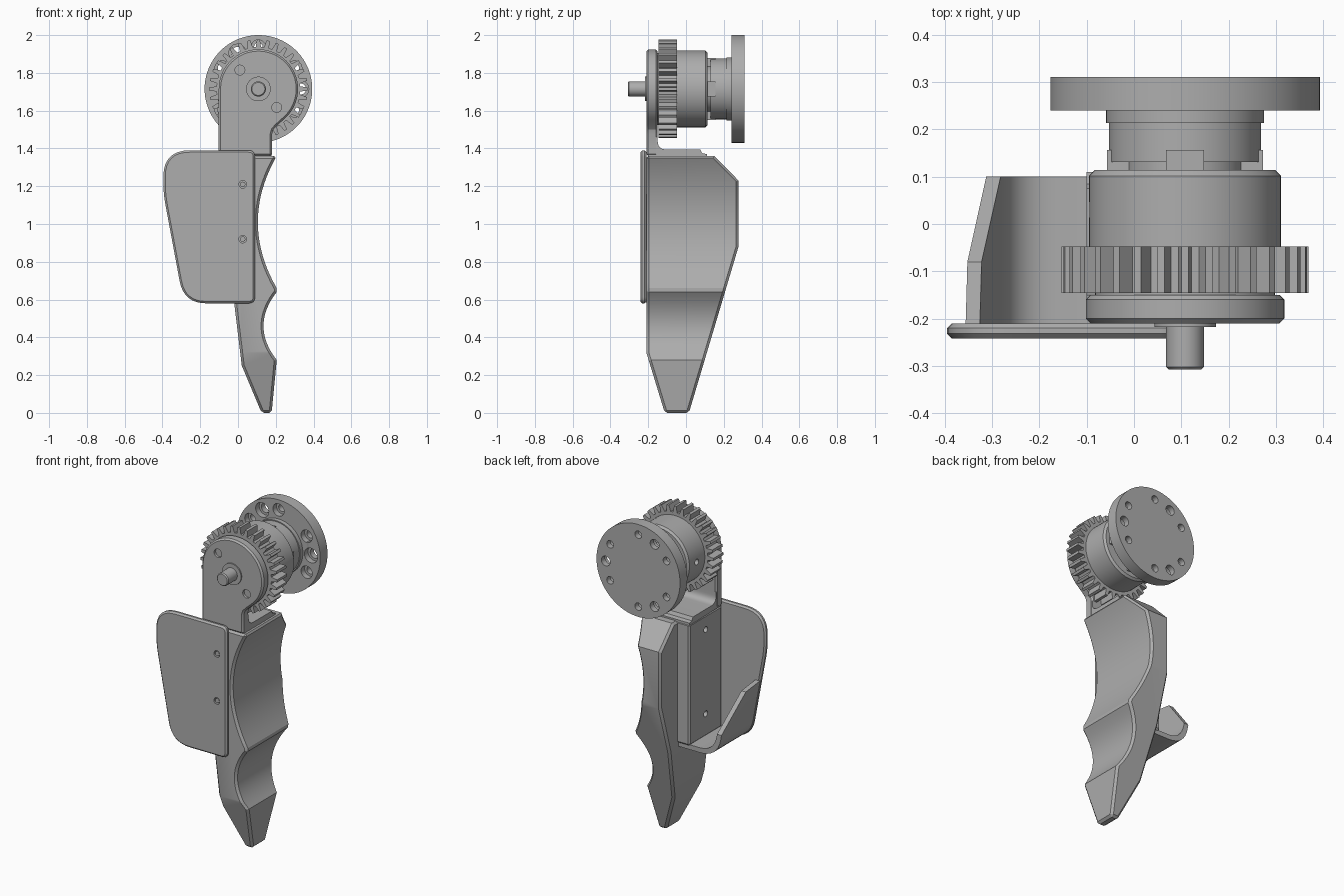
import bpy, bmesh
from math import sin, cos, pi, radians
from mathutils import Vector

cube = bpy.data.objects.get("Cube")
if cube:
    bpy.data.objects.remove(cube, do_unlink=True)

grey = bpy.data.materials.new("plain grey")
grey.use_nodes = True
grey.diffuse_color = (0.42, 0.42, 0.42, 1)
grey.node_tree.nodes["Principled BSDF"].inputs["Base Color"].default_value = (0.42, 0.42, 0.42, 1)

CX, CZ = 0.108, 1.715   # axle position
FRONT, BACK = -0.21, 0.11


def prism(name, pts, axis, lo, hi):
    """Extrude an outline: (x, z) along y, or (y, z) along x."""
    place = (lambda p, t: (p[0], t, p[1])) if axis == "y" else (lambda p, t: (t, p[0], p[1]))
    bm = bmesh.new()
    ends = [[bm.verts.new(place(p, t)) for p in pts] for t in (lo, hi)]
    for ring in ends:
        bm.faces.new(ring)
    for i in range(len(pts)):
        j = (i + 1) % len(pts)
        bm.faces.new((ends[0][i], ends[0][j], ends[1][j], ends[1][i]))
    bmesh.ops.recalc_face_normals(bm, faces=bm.faces)
    mesh = bpy.data.meshes.new(name)
    bm.to_mesh(mesh)
    bm.free()
    mesh.materials.append(grey)
    ob = bpy.data.objects.new(name, mesh)
    bpy.context.collection.objects.link(ob)
    return ob


def circle(r, u=CX, v=CZ, n=64):
    return [(u + r * cos(2 * pi * i / n), v + r * sin(2 * pi * i / n)) for i in range(n)]


def rod(name, r, lo, hi, u=CX, v=CZ, axis="y", n=64):
    return prism(name, circle(r, u, v, n), axis, lo, hi)


def rounded(corners, steps=8):
    """Outline with corners (u, v, radius) softened."""
    out = []
    for i, (u, v, r) in enumerate(corners):
        p = Vector((u, v))
        if r == 0:
            out.append(p)
            continue
        a = p + (Vector(corners[i - 1][:2]) - p).normalized() * r
        b = p + (Vector(corners[(i + 1) % len(corners)][:2]) - p).normalized() * r
        for s in range(steps + 1):
            t = s / steps
            out.append(a * (1 - t) ** 2 + p * 2 * t * (1 - t) + b * t * t)
    return out


def apply(ob, mod):
    bpy.context.view_layer.objects.active = ob
    bpy.ops.object.modifier_apply(modifier=mod.name)


def combine(ob, tools, operation="DIFFERENCE"):
    for tool in tools:
        mod = ob.modifiers.new("cut", "BOOLEAN")
        mod.operation, mod.solver, mod.object = operation, "EXACT", tool
        apply(ob, mod)
        bpy.data.objects.remove(tool, do_unlink=True)


def bevel(ob, width, segments=1, angle=50):
    mod = ob.modifiers.new("bevel", "BEVEL")
    mod.width, mod.segments = width, segments
    mod.limit_method, mod.angle_limit = "ANGLE", radians(angle)
    apply(ob, mod)


# Finger: scalloped front outline trimmed by a tapering side outline
def scallop(top, middle, bottom, x_end, x_mid, n=20):
    half = (top - bottom) / 2
    zs = [top - (top - bottom) * i / n for i in range(n + 1)]
    return [(x_mid + (x_end - x_mid) * ((z - middle) / half) ** 2, z) for z in zs]


outline = scallop(1.36, 1.01, 0.66, 0.205, 0.105) + scallop(0.64, 0.46, 0.28, 0.205, 0.135)
outline += [(0.178, 0), (0.125, 0), (0.02, 0.25), (-0.02, 0.58), (-0.02, 1.36)]
finger = prism("finger", outline, "y", -0.3, 0.4)
side = prism("side_trim", [(FRONT, 1.37), (0.14, 1.37), (0.278, 1.23), (0.278, 0.88),
                           (0.015, -0.001), (-0.112, -0.001), (FRONT, 0.32)], "x", -0.5, 0.5)
combine(finger, [side], "INTERSECT")
bevel(finger, 0.013)

# Mounting block behind the guard, with screw holes
block = prism("mounting_block", [(-0.1, 0.61), (0, 0.61), (0, 1.36), (-0.1, 1.36)], "y", FRONT, BACK)
bevel(block, 0.01)
combine(block, [rod("hole", 0.018, -0.2, -0.04, -0.05, z, "x", 24) for z in (0.75, 1.27)])

# Guard plate and its curled lower rim
guard = prism("guard_plate", rounded([
    (0.09, 0.58, 0.035), (-0.287, 0.58, 0.12), (-0.395, 1.16, 0.06),
    (-0.395, 1.39, 0.14), (0.09, 1.39, 0.035)]), "y", -0.242, FRONT)
bevel(guard, 0.01)
combine(guard, [rod("hole", 0.02, -0.3, -0.225, 0.025, z, n=24) for z in (0.92, 1.21)])
for z in (0.92, 1.21):
    rod("guard_screw", 0.014, -0.238, -0.22, 0.025, z, n=24)

rim = prism("guard_rim", rounded([
    (-0.358, 0.97, 0), (-0.285, 0.585, 0.12), (-0.01, 0.585, 0),
    (-0.01, 0.615, 0), (-0.26, 0.615, 0.1), (-0.328, 0.97, 0)]), "y", -0.22, 0.2)
ramp = prism("rim_trim", [(-0.215, 0.96), (-0.08, 0.94), (0.1, 0.73), (0.1, 0.5), (-0.215, 0.5)],
             "x", -0.6, 0.3)
combine(rim, [ramp], "INTERSECT")

# Arm plate with rounded head, and the foot that joins it to the finger
head = [(CX + 0.21 * cos(radians(a)), CZ + 0.21 * sin(radians(a))) for a in range(180, -51, -5)]
arm = prism("arm_plate", head + [(0.205, 1.52), (0.187, 1.5), (0.18, 1.475),
                                 (0.18, 1.36), (-0.102, 1.36)], "y", FRONT, -0.15)
bevel(arm, 0.01)
screws = [(0.01, 1.815), (0.205, 1.617)]
combine(arm, [rod("hole", 0.026, -0.3, -0.195, x, z, n=24) for x, z in screws])
foot = prism("arm_foot", rounded([
    (-0.2, 1.36, 0), (-0.2, 1.46, 0), (-0.15, 1.46, 0), (-0.15, 1.395, 0.045),
    (0.075, 1.395, 0), (0.085, 1.375, 0), (BACK, 1.37, 0), (BACK, 1.355, 0)]), "x", -0.1, 0.178)

# Axle and collar
axle = rod("axle", 0.04, -0.308, 0.12)
bevel(axle, 0.006)
rod("axle_collar", 0.065, -0.218, -0.2)

# Spur gear
TEETH = 32
gear_outline = []
for i in range(TEETH):
    for step, r in ((-0.32, 0.222), (-0.15, 0.261), (0.15, 0.261), (0.32, 0.222)):
        a = 2 * pi * (i + step) / TEETH
        gear_outline.append((CX + r * cos(a), CZ + r * sin(a)))
prism("gear", gear_outline, "y", -0.146, -0.048)
rod("gear_spacer", 0.19, -0.16, -0.14)

# Drum, clutch core with lugs, and rear hub
drum = rod("drum", 0.203, -0.06, 0.114)
bevel(drum, 0.012)
combine(drum, [rod("hole", 0.018, -0.3, 0, 0.03, CZ, "x", 24)])
rod("clutch_core", 0.125, 0.1, 0.14)
for dx, dz in ((1, 0), (-1, 0), (0, 1), (0, -1)):
    u, v = CX + dx * 0.13, CZ + dz * 0.13
    w, h = (0.035, 0.04) if dx else (0.04, 0.035)
    prism("clutch_lug", [(u - w, v - h), (u + w, v - h), (u + w, v + h), (u - w, v + h)],
          "y", 0.1, 0.157)
rod("hub", 0.161, 0.131, 0.22)
rod("hub_flange", 0.167, 0.214, 0.245)

# Rear disc with three groups of counterbored holes
disc = rod("rear_disc", 0.285, 0.24, 0.311, n=96)
holes = []
for group in (0, 120, 240):
    for offset, r in ((-30, 0.023), (0, 0.03), (30, 0.023)):
        a = radians(group + offset)
        u, v = CX + 0.222 * cos(a), CZ + 0.222 * sin(a)
        holes.append(rod("hole", r, 0.2, 0.35, u, v, n=24))
        holes.append(rod("counterbore", r + 0.015, 0.2, 0.275, u, v, n=24))
combine(disc, holes)

# Smooth curved walls, keep edges crisp
for ob in bpy.context.collection.objects:
    if ob.type == "MESH" and ob.data.materials and ob.data.materials[0] == grey:
        bpy.ops.object.select_all(action="DESELECT")
        ob.select_set(True)
        bpy.context.view_layer.objects.active = ob
        bpy.ops.object.shade_smooth_by_angle(angle=radians(25))
